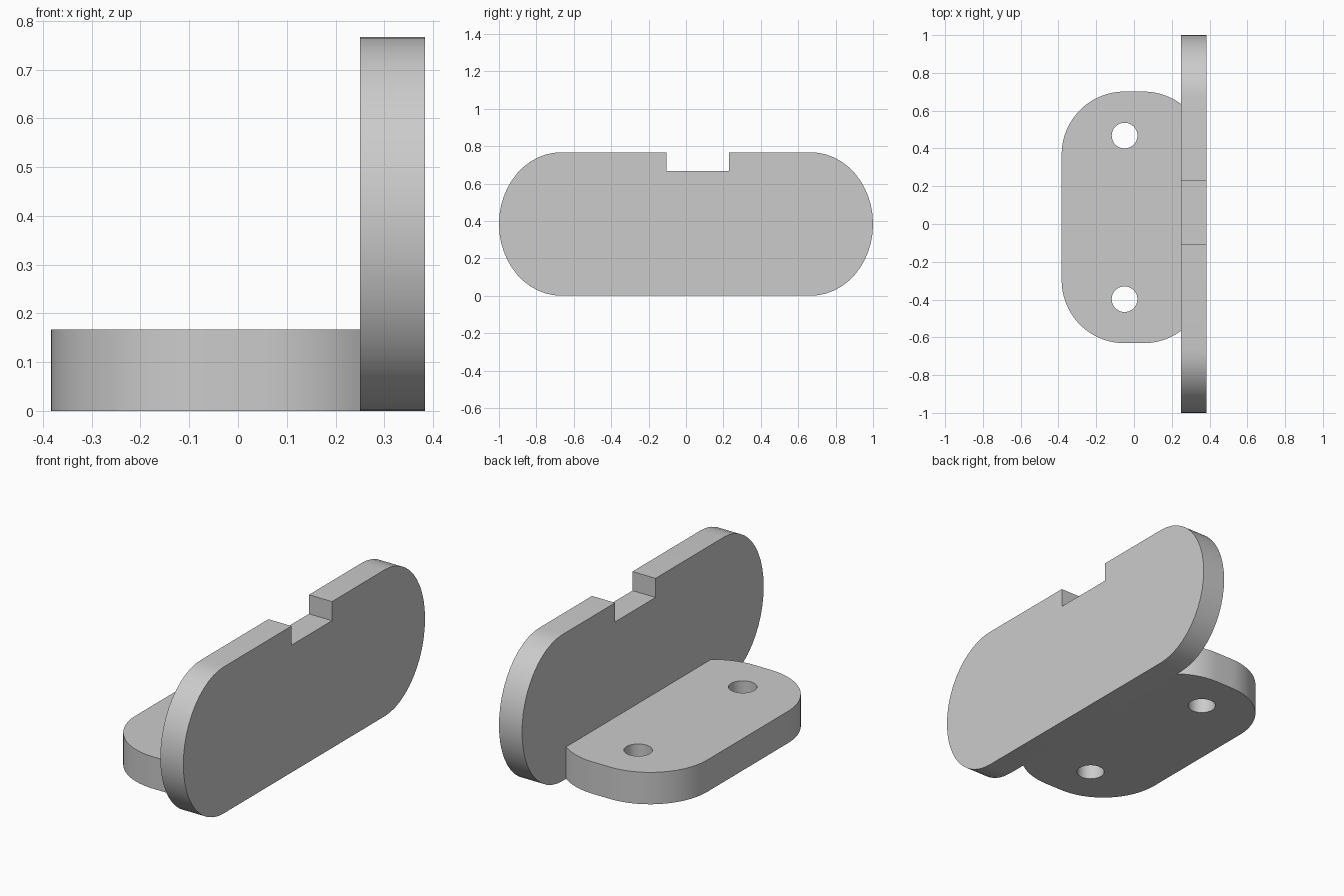
import bpy, bmesh, math
from mathutils import Vector

cube = bpy.data.objects.get("Cube")
if cube:
    bpy.data.objects.remove(cube, do_unlink=True)

GREY = (0.6, 0.6, 0.6, 1)
mat = bpy.data.materials.new("plain_grey")
mat.use_nodes = True
mat.diffuse_color = GREY
mat.node_tree.nodes["Principled BSDF"].inputs["Base Color"].default_value = GREY


def arc(cx, cy, rx, ry, start, end, steps=24):
    """Points on an elliptical arc, angles in degrees."""
    angles = [math.radians(start + (end - start) * i / steps) for i in range(steps + 1)]
    return [(cx + rx * math.cos(a), cy + ry * math.sin(a)) for a in angles]


def extrude_profile(name, points, depth):
    """Solid from a closed profile of 3D points pushed along depth."""
    bm = bmesh.new()
    face = bm.faces.new([bm.verts.new(p) for p in points])
    new = bmesh.ops.extrude_face_region(bm, geom=[face])["geom"]
    bmesh.ops.translate(bm, vec=Vector(depth),
                        verts=[v for v in new if isinstance(v, bmesh.types.BMVert)])
    bmesh.ops.recalc_face_normals(bm, faces=bm.faces)
    mesh = bpy.data.meshes.new(name)
    bm.to_mesh(mesh)
    bm.free()
    obj = bpy.data.objects.new(name, mesh)
    bpy.context.collection.objects.link(obj)
    mesh.materials.append(mat)
    return obj


def finish(obj):
    bpy.ops.object.select_all(action="DESELECT")
    obj.select_set(True)
    bpy.context.view_layer.objects.active = obj
    for mod in list(obj.modifiers):
        bpy.ops.object.modifier_apply(modifier=mod.name)
    bpy.ops.object.shade_smooth_by_angle(angle=math.radians(30))


# Upright plate: elliptical ends and a rectangular notch in the top edge
HALF = 0.3835
outline = arc(0.667, HALF, 0.333, HALF, -90, 90)
outline += [(0.23, 2 * HALF), (0.23, 0.667), (-0.105, 0.667), (-0.105, 2 * HALF)]
outline += arc(-0.667, HALF, 0.333, HALF, 90, 270)
plate = extrude_profile("upright_plate", [(0.25, y, z) for y, z in outline], (0.1335, 0, 0))
finish(plate)

# Foot: rounded slab that runs into the plate, slightly off centre
MID, R, THICK, JOINT = 0.035, 0.333, 0.167, 0.25
meet = math.degrees(math.acos((JOINT - 0.05) / R))
outline = arc(0.05, MID + R, R, R, meet, 90, 12)
outline += arc(-0.05, MID + R, R, R, 90, 180)
outline += arc(-0.05, MID - R, R, R, 180, 270)
outline += arc(0.05, MID - R, R, R, 270, 360 - meet, 12)
foot = extrude_profile("foot", [(x, y, 0) for x, y in outline], (0, 0, THICK))

# Two screw holes through the foot
cutters = []
for side in (-1, 1):
    ring = arc(-0.05, MID + side * 0.433, 0.068, 0.068, 0, 360, 40)[:-1]
    cutter = extrude_profile("hole_cutter", [(x, y, -0.1) for x, y in ring], (0, 0, 0.4))
    cutter.hide_render = True
    mod = foot.modifiers.new("hole", "BOOLEAN")
    mod.operation, mod.solver, mod.object = "DIFFERENCE", "EXACT", cutter
    cutters.append(cutter)
finish(foot)
for cutter in cutters:
    bpy.data.objects.remove(cutter, do_unlink=True)
